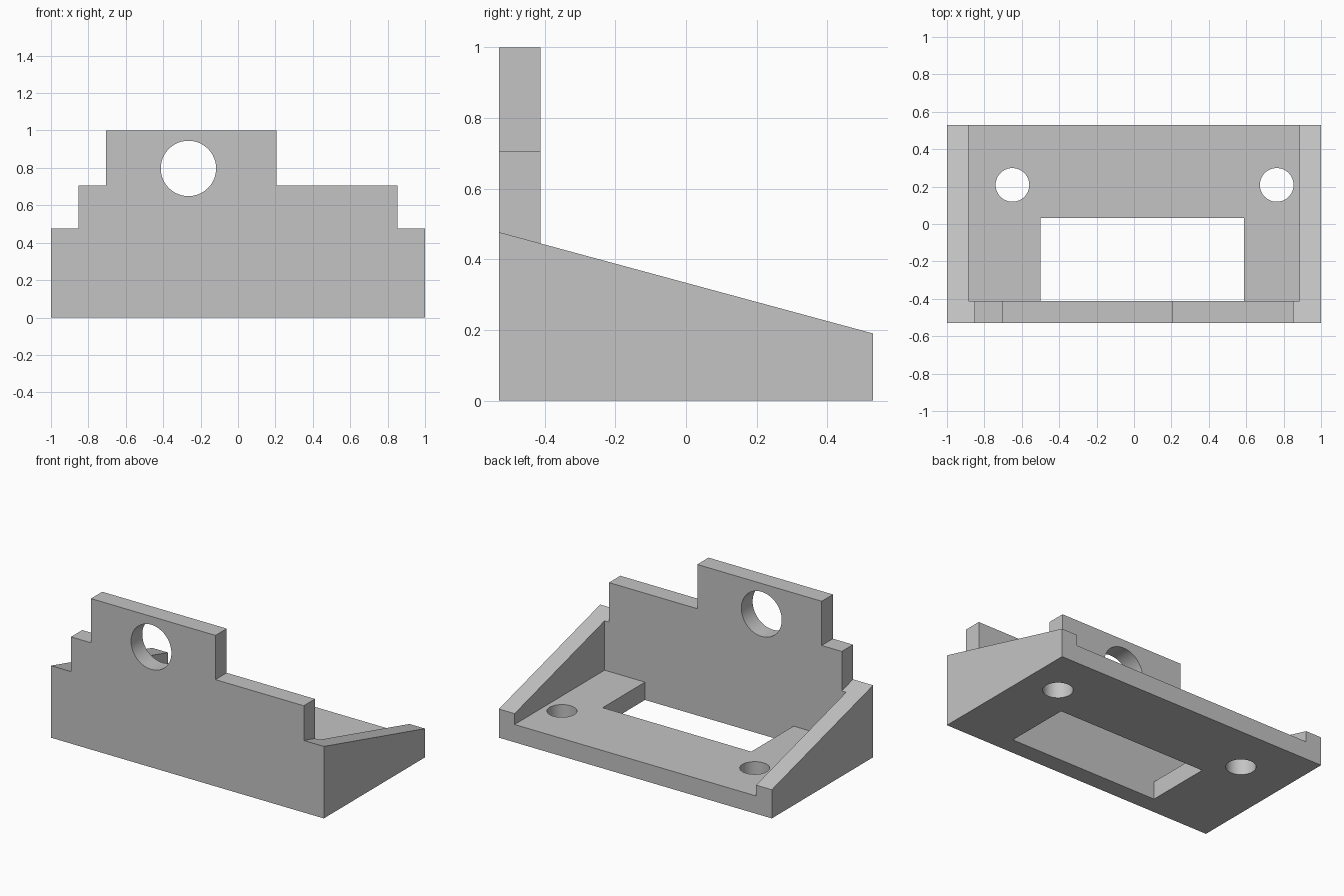
import bpy
import bmesh
from math import radians
from mathutils import Matrix, Vector

cube = bpy.data.objects.get("Cube")
if cube:
    bpy.data.objects.remove(cube, do_unlink=True)

grey = bpy.data.materials.new("matte grey")
grey.use_nodes = True
colour = (0.55, 0.55, 0.55, 1)
grey.diffuse_color = colour
grey.node_tree.nodes["Principled BSDF"].inputs["Base Color"].default_value = colour

DEPTH = 0.53      # half depth
WALL = -0.412     # inner face of the front wall
SIDE = 0.885      # inner face of the side walls
FLOOR = 0.118     # top of the base plate


def add_object(name, bm):
    bmesh.ops.recalc_face_normals(bm, faces=bm.faces)
    mesh = bpy.data.meshes.new(name)
    bm.to_mesh(mesh)
    bm.free()
    obj = bpy.data.objects.new(name, mesh)
    bpy.context.collection.objects.link(obj)
    return obj


def prism(name, points, sweep):
    """Extrude a closed polygon of 3D points along a vector."""
    bm = bmesh.new()
    face = bm.faces.new([bm.verts.new(p) for p in points])
    new = bmesh.ops.extrude_face_region(bm, geom=[face])["geom"]
    verts = [v for v in new if isinstance(v, bmesh.types.BMVert)]
    bmesh.ops.translate(bm, verts=verts, vec=Vector(sweep))
    return add_object(name, bm)


def box(name, x0, x1, y0, y1, z0, z1):
    outline = [(x0, y0, z0), (x1, y0, z0), (x1, y1, z0), (x0, y1, z0)]
    return prism(name, outline, (0, 0, z1 - z0))


def drill(name, centre, radius, axis):
    bm = bmesh.new()
    turn = Matrix.Rotation(radians(90), 4, "X") if axis == "Y" else Matrix()
    bmesh.ops.create_cone(bm, cap_ends=True, segments=64, radius1=radius,
                          radius2=radius, depth=0.4,
                          matrix=Matrix.Translation(centre) @ turn)
    return add_object(name, bm)


def combine(target, tool, operation):
    mod = target.modifiers.new(tool.name, "BOOLEAN")
    mod.operation = operation
    mod.solver = "EXACT"
    mod.object = tool
    tool.hide_render = True


# Wedge-shaped body, sloping down to the back
slope = [(-1, -DEPTH, 0), (-1, DEPTH, 0), (-1, DEPTH, 0.19), (-1, -DEPTH, 0.477)]
bracket = prism("mounting_bracket", slope, (2, 0, 0))

# Tray between the side walls, open at the back
combine(bracket, box("tray_cutter", -SIDE, SIDE, WALL, 1, FLOOR, 1), "DIFFERENCE")

# Stepped front wall
steps = [(-0.853, 0.2), (0.853, 0.2), (0.853, 0.707), (0.206, 0.707),
         (0.206, 1), (-0.706, 1), (-0.706, 0.707), (-0.853, 0.707)]
wall = prism("front_wall", [(x, -DEPTH, z) for x, z in steps],
             (0, WALL + DEPTH, 0))
combine(bracket, wall, "UNION")

# Window in the base, round hole in the wall, screw holes in the base
tools = [box("window_cutter", -0.5, 0.589, WALL, 0.031, -0.1, 0.3),
         drill("wall_hole_cutter", (-0.265, -0.47, 0.797), 0.148, "Y")]
for x in (-0.65, 0.763):
    tools.append(drill("screw_hole_cutter", (x, 0.209, 0.06), 0.09, "Z"))
for tool in tools:
    combine(bracket, tool, "DIFFERENCE")

# Bake the cuts and drop the helpers
bpy.context.view_layer.update()
graph = bpy.context.evaluated_depsgraph_get()
result = bpy.data.meshes.new_from_object(bracket.evaluated_get(graph))
bracket.modifiers.clear()
bracket.data = result
for helper in tools + [wall, bpy.data.objects["tray_cutter"]]:
    bpy.data.objects.remove(helper, do_unlink=True)

result.materials.clear()
result.materials.append(grey)
for face in result.polygons:
    face.material_index = 0

# Smooth hole walls, sharp edges elsewhere
bpy.ops.object.select_all(action="DESELECT")
bracket.select_set(True)
bpy.context.view_layer.objects.active = bracket
bpy.ops.object.shade_smooth_by_angle(angle=radians(12))
